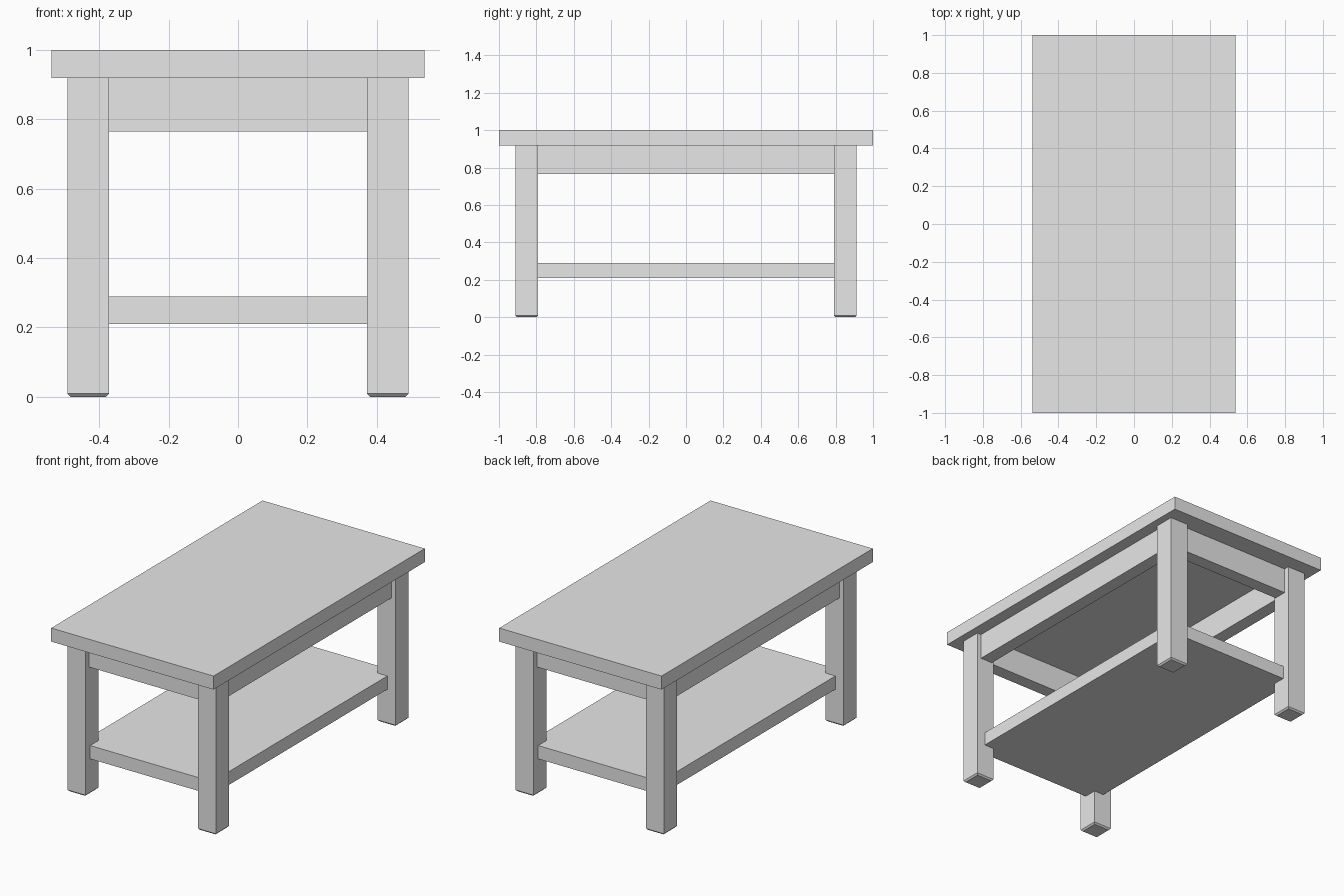
import bpy
import bmesh

if "Cube" in bpy.data.objects:
    bpy.data.objects.remove(bpy.data.objects["Cube"], do_unlink=True)

grey = bpy.data.materials.new("plain_grey")
grey.use_nodes = True
grey.diffuse_color = (0.8, 0.8, 0.8, 1)
grey.node_tree.nodes["Principled BSDF"].inputs["Base Color"].default_value = (0.8, 0.8, 0.8, 1)


def box(name, low, high, foot=0.0):
    """Box between two corners; foot sets the bevel around the bottom face."""
    bm = bmesh.new()
    bmesh.ops.create_cube(bm, size=1)
    for v in bm.verts:
        v.co = [low[i] if v.co[i] < 0 else high[i] for i in range(3)]
    if foot:
        edges = [e for e in bm.edges if all(v.co.z == low[2] for v in e.verts)]
        bmesh.ops.bevel(bm, geom=edges, offset=foot, segments=1, affect='EDGES')
    mesh = bpy.data.meshes.new(name)
    bm.to_mesh(mesh)
    bm.free()
    mesh.materials.append(grey)
    obj = bpy.data.objects.new(name, mesh)
    bpy.context.collection.objects.link(obj)
    return obj


def mirrored(name, sx, sy, low, high, foot=0.0):
    """Box given in the +x +y quarter, moved to the side chosen by the signs."""
    xs = sorted((sx * low[0], sx * high[0]))
    ys = sorted((sy * low[1], sy * high[1]))
    return box(name, (xs[0], ys[0], low[2]), (xs[1], ys[1], high[2]), foot)


# Table top and lower shelf
box("table_top", (-0.538, -1, 0.919), (0.538, 1, 1))
box("lower_shelf", (-0.437, -0.868, 0.21), (0.437, 0.868, 0.29))

# Four legs with bevelled feet
for side, sx in (("left", 1), ("right", -1)):
    for end, sy in (("front", -1), ("back", 1)):
        mirrored(f"{end}_{side}_leg", sx, sy, (0.372, 0.79, 0), (0.492, 0.912, 0.919), 0.009)

# Aprons under the top, set back from the leg faces
for side, sx in (("left", 1), ("right", -1)):
    mirrored(f"{side}_apron", sx, 1, (0.385, -0.8, 0.765), (0.465, 0.8, 0.919))
for end, sy in (("front", -1), ("back", 1)):
    mirrored(f"{end}_apron", 1, sy, (-0.38, 0.8, 0.765), (0.38, 0.88, 0.919))
